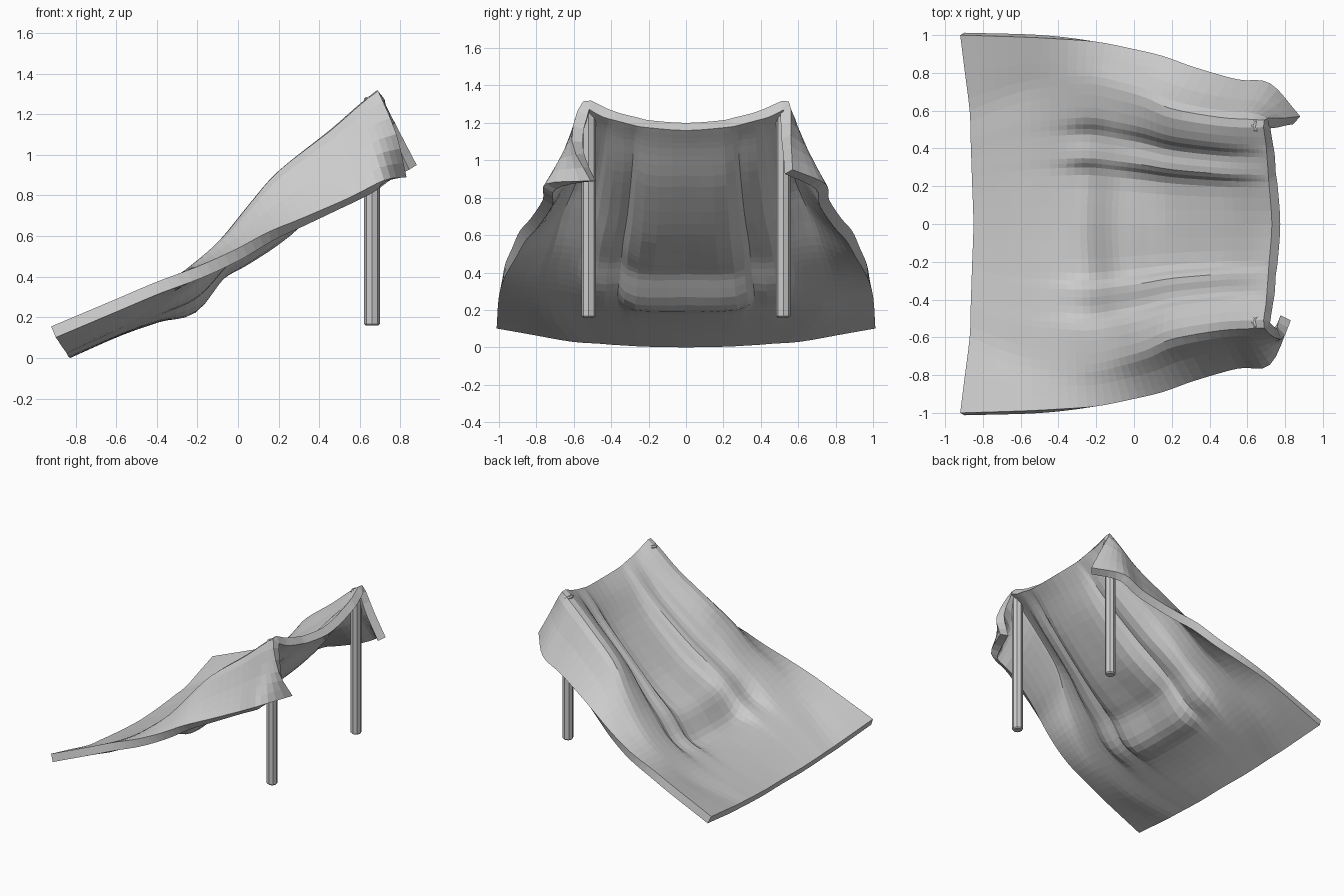
import bpy, bmesh
from mathutils import Vector

if "Cube" in bpy.data.objects:
    bpy.data.objects.remove(bpy.data.objects["Cube"])

# Each row from the low hem to the high end:
# (centre x, z), (ridge x, y, z), (outer edge x, y, z), step strength of the inner trough
ROWS = [
    ((-.85, .055), (-.87, .60, .085), (-.92, 1.00, .155), 0),
    ((-.60, .165), (-.60, .70, .210), (-.60, .99, .29), 0),
    ((-.40, .235), (-.40, .73, .330), (-.40, .98, .375), .3),
    ((-.25, .275), (-.22, .74, .465), (-.20, .965, .45), 1),
    ((-.12, .435), (-.08, .71, .590), (-.02, .93, .53), 1),
    ((.02, .520), (.06, .67, .760), (.15, .89, .62), 1),
    ((.22, .650), (.20, .61, .920), (.32, .83, .69), 1),
    ((.48, .900), (.45, .565, 1.115), (.55, .765, .79), 1),
    ((.64, 1.10), (.60, .555, 1.245), (.72, .745, .875), .6),
    ((.73, 1.20), (.69, .55, 1.315), (.88, .57, .95), 0),
]
# Fractions across to the ridge, with smooth and stepped rise
ACROSS = [(0, 0, 0), (.35, .12, .02), (.47, .25, .38), (.64, .45, .40), (.76, .65, .82)]


def half_row(row, side):
    (cx, cz), ridge, edge, step = row
    a, r, e = Vector((cx, 0, cz)), Vector(ridge), Vector(edge)
    if side < 0 and row is ROWS[-1]:
        e = Vector((.83, .51, .89))       # this corner curls in round the pole
    pts = []
    for f, soft, hard in ACROSS:
        k = soft + (hard - soft) * step
        pts.append(Vector((a.x + (r.x - a.x) * f, r.y * f, a.z + (r.z - a.z) * k)))
    mid = (r + e) / 2
    if side < 0 and row is ROWS[-1]:
        mid += Vector((.02, .08, 0))
    pts += [r, mid, e]
    return [Vector((p.x, p.y * side, p.z)) for p in pts]


def spline(pts, n):
    """Catmull-Rom curve through the points, n steps per span."""
    ext = [pts[0] * 2 - pts[1]] + pts + [pts[-1] * 2 - pts[-2]]
    out = []
    for i in range(len(pts) - 1):
        p0, p1, p2, p3 = ext[i:i + 4]
        for j in range(n):
            t = j / n
            out.append(.5 * (2 * p1 + (p2 - p0) * t + (2 * p0 - 5 * p1 + 4 * p2 - p3) * t * t
                             + (3 * p1 - p0 - 3 * p2 + p3) * t ** 3))
    return out + [pts[-1]]


# Draped sheet
full = [half_row(r, -1)[:0:-1] + half_row(r, 1) for r in ROWS]
fine = [spline(r, 3) for r in full]
cols = [spline(list(c), 4) for c in zip(*fine)]
bm = bmesh.new()
grid = [[bm.verts.new(p) for p in c] for c in cols]
for c0, c1 in zip(grid, grid[1:]):
    for i in range(len(c0) - 1):
        bm.faces.new((c0[i], c0[i + 1], c1[i + 1], c1[i]))
mesh = bpy.data.meshes.new("draped_sheet")
bm.to_mesh(mesh)
bm.free()
sheet = bpy.data.objects.new("draped_sheet", mesh)
bpy.context.collection.objects.link(sheet)
solid = sheet.modifiers.new("thickness", 'SOLIDIFY')
solid.thickness = .06
solid.offset = -1

# Support poles
for side, name in ((-1, "front_pole"), (1, "back_pole")):
    z0, z1 = .16, 1.285
    bpy.ops.mesh.primitive_cylinder_add(vertices=8, radius=.039, depth=z1 - z0,
                                        location=(.66, .52 * side, (z0 + z1) / 2))
    pole = bpy.context.object
    pole.name = name
    bev = pole.modifiers.new("rounded_ends", 'BEVEL')
    bev.width = .008
    bev.segments = 1
    bev.angle_limit = 1.2
